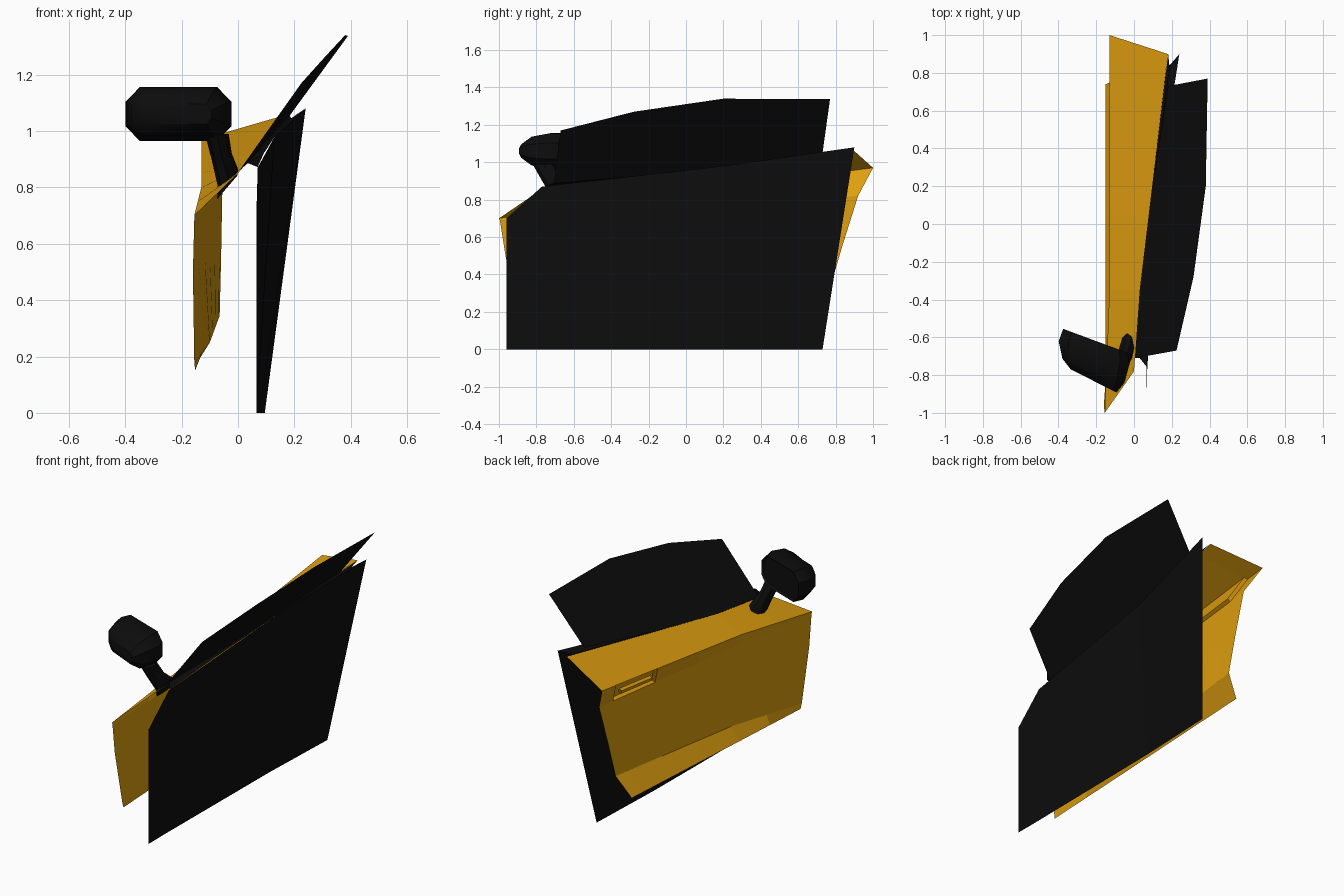
import bpy, bmesh, math
from mathutils import Vector

if "Cube" in bpy.data.objects:
    bpy.data.objects.remove(bpy.data.objects["Cube"])


def material(name, rgb):
    m = bpy.data.materials.new(name)
    m.diffuse_color = (*rgb, 1)
    m.use_nodes = True
    m.node_tree.nodes["Principled BSDF"].inputs["Base Color"].default_value = m.diffuse_color
    return m


YELLOW = material("amber_paint", (0.74, 0.345, 0.005))
BLACK = material("black_trim", (0.004, 0.004, 0.004))


def finish(bm, name, mat, smooth=None):
    me = bpy.data.meshes.new(name)
    bm.to_mesh(me)
    bm.free()
    ob = bpy.data.objects.new(name, me)
    bpy.context.collection.objects.link(ob)
    me.materials.append(mat)
    if smooth:
        bpy.ops.object.select_all(action='DESELECT')
        ob.select_set(True)
        bpy.context.view_layer.objects.active = ob
        bpy.ops.object.shade_smooth_by_angle(angle=math.radians(smooth))
    return ob


def loft(rows, closed=False, caps=False):
    """Join rows of points with quads."""
    bm = bmesh.new()
    vs = [[bm.verts.new(p) for p in r] for r in rows]
    n = len(rows[0])
    for a, b in zip(vs, vs[1:]):
        for i in range(n if closed else n - 1):
            j = (i + 1) % n
            bm.faces.new((a[i], a[j], b[j], b[i]))
    if caps:
        bm.faces.new(vs[0][::-1])
        bm.faces.new(vs[-1])
        bmesh.ops.recalc_face_normals(bm, faces=bm.faces)
    return bm


def along(stations, s):
    """Point at station parameter s on a polyline."""
    i = min(int(s), len(stations) - 2)
    return Vector(stations[i]).lerp(Vector(stations[i + 1]), s - i)


# Outer skin: lengthwise curves, each front / middle / rear
belt = [(0, -.78, .85), (.03, -.35, .885), (.18, .9, 1.06)]
shoulder = [(-.155, -1, .70), (-.13, -.35, .80), (-.13, 1, .97)]
crease = [(-.155, -.995, .69), (-.115, -.35, .735), (-.055, .92, .82)]
belly = [(-.16, -.965, .50), (-.115, -.33, .52), (-.06, .835, .55)]
low_crease = [(-.155, -.9, .175), (-.10, -.3, .25), (-.065, .775, .345)]
hem = [(-.15, -.895, .142), (-.15, -.3, .17), (-.15, .74, .22)]
cols = [0, .5, 1, 1.3, 1.6, 1.9, 2]
bm = loft([[along(c, s) for s in cols]
           for c in (belt, shoulder, crease, belly, low_crease, hem)])

# Handle recess pushed into the overhang under the shoulder
bm.faces.ensure_lookup_table()
pocket = bm.faces[(len(cols) - 1) + 4]
bmesh.ops.inset_region(bm, faces=[pocket], thickness=.025)
bmesh.ops.inset_region(bm, faces=[pocket], thickness=.004)
bmesh.ops.translate(bm, verts=pocket.verts, vec=(.022, 0, .008))
finish(bm, "outer_skin", YELLOW)


# Handle bar lying in the recess
def overhang(s, v):
    return along(shoulder, s).lerp(along(crease, s), v)


out = Vector((-.010, 0, -.004))
rings = []
for s in (1.64, 1.86):
    a, b = overhang(s, .42), overhang(s, .62)
    rings.append([a - out, b - out, b + out, a + out])
finish(loft(rings, True, True), "door_handle", YELLOW)

# Inner trim panel
panel_low = [(.065, -.96, 0), (.065, -.77, 0), (.075, .2, 0), (.095, .73, 0)]
panel_top = [(.065, -.96, .70), (.07, -.77, .87), (.13, .2, .98), (.24, .9, 1.08)]
finish(loft([panel_low, panel_top]), "inner_panel", BLACK)

# Window sill joining belt line and inner panel
sill = [
    [(.005, -.71, .858), (.03, -.35, .885), (.096, .2, .963), (.181, .9, 1.06)],
    [(.03, -.71, .888), (.05, -.35, .905), (.105, .2, .965), (.188, .83, 1.045)],
    [(.07, -.76, .872), (.09, -.35, .918), (.13, .2, .98), (.24, .9, 1.08)],
]
finish(loft(sill), "window_sill", BLACK)

# Side window leaning inward
glass_low = [(.005, -.71, .86), (.04, -.3, .89), (.10, .2, .965), (.18, .73, 1.05)]
glass_top = [(.225, -.67, 1.17), (.315, -.28, 1.27), (.38, .2, 1.34), (.39, .77, 1.337)]
finish(loft([glass_low, glass_top]), "side_window", BLACK)

# Mirror housing: octagonal rings stepping forward from the glass
centre = Vector((-.2, -.62, 1.06))
u = Vector((.937, -.348, 0))
n = Vector((-.348, -.937, 0))


def octagon(left, right, h, d_left, d_right, cut):
    pts = []
    for a, b in ((-1, -cut), (-cut, -1), (cut, -1), (1, -cut),
                 (1, cut), (cut, 1), (-cut, 1), (-1, cut)):
        half = (right - left) / 2
        # keep chamfers the same size on both axes
        x = a * half if abs(a) == 1 else math.copysign(half - (1 - cut) * h, a)
        t = (x / half + 1) / 2
        pts.append(centre + u * ((left + right) / 2 + x)
                   + n * (d_left + (d_right - d_left) * t) + Vector((0, 0, b * h)))
    return pts


bm = loft([
    octagon(-.187, .178, .092, 0, 0, .45),
    octagon(-.186, .207, .096, .07, .05, .45),
    octagon(-.135, .217, .077, .15, .155, .45),
    octagon(-.075, .195, .035, .187, .218, .4),
], True, True)
bm.faces.ensure_lookup_table()
face = bm.faces[-2]
bmesh.ops.inset_region(bm, faces=[face], thickness=.012)
bmesh.ops.translate(bm, verts=face.verts, vec=n * .012)
finish(bm, "mirror_housing", BLACK, 35)


# Mirror arm from the door shoulder up to the housing
def arm_ring(c, rx, ry, tilt):
    return [(c[0] + rx * math.cos(a), c[1] + ry * math.sin(a),
             c[2] + tilt * math.cos(a))
            for a in (i * math.tau / 8 for i in range(8))]


finish(loft([
    arm_ring((-.038, -.645, .80), .036, .075, .042),
    arm_ring((-.036, -.655, .835), .036, .075, .03),
    arm_ring((-.058, -.715, .91), .036, .06, .01),
    arm_ring((-.075, -.76, .99), .042, .06, 0),
], True, True), "mirror_arm", BLACK, 35)
